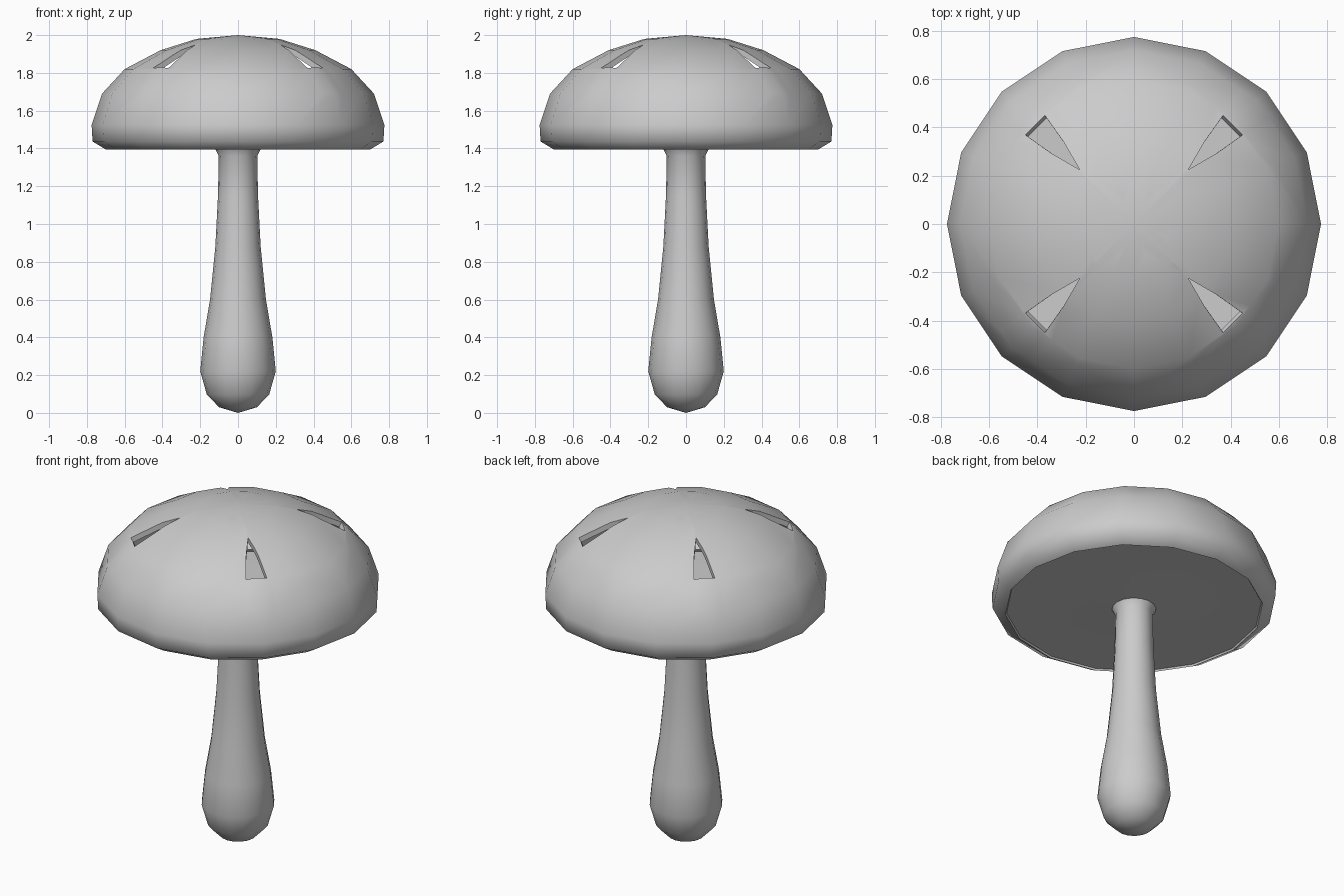
import bpy, bmesh
from math import sin, cos, radians, atan2, pi
from mathutils import Vector

if "Cube" in bpy.data.objects:
    bpy.data.objects.remove(bpy.data.objects["Cube"])

SIDES = 16


def revolve(profile):
    """Spin an (r, z) profile around z."""
    bm = bmesh.new()
    rings = []
    for r, z in profile:
        if r == 0:
            rings.append([bm.verts.new((0, 0, z))] * SIDES)
        else:
            rings.append([bm.verts.new((r * cos(2 * pi * i / SIDES), r * sin(2 * pi * i / SIDES), z))
                          for i in range(SIDES)])
    for a, b in zip(rings, rings[1:]):
        for i in range(SIDES):
            j = (i + 1) % SIDES
            # profiles run top to bottom, so this winding faces outwards
            bm.faces.new(list(dict.fromkeys((a[i], b[i], b[j], a[j]))))
    return bm


def finish(bm, name, thickness=0):
    mesh = bpy.data.meshes.new(name)
    bm.to_mesh(mesh)
    bm.free()
    obj = bpy.data.objects.new(name, mesh)
    bpy.context.collection.objects.link(obj)
    bpy.ops.object.select_all(action='DESELECT')
    obj.select_set(True)
    bpy.context.view_layer.objects.active = obj
    if thickness:
        mod = obj.modifiers.new("shell", 'SOLIDIFY')
        mod.thickness = thickness
        mod.offset = -1
        bpy.ops.object.modifier_apply(modifier=mod.name)
    bpy.ops.object.shade_smooth_by_angle(angle=radians(60))


def cut_hole(bm, angle):
    """Cut an open wedge through the shell, pointing to the crown."""
    shape = [(0.318, 0), (0.45, -0.035), (0.58, -0.057), (0.58, 0.057), (0.45, 0.035)]
    c, s = cos(angle), sin(angle)
    pts = [Vector((u * c - v * s, u * s + v * c, 0)) for u, v in shape]
    planes = []
    for p, q in zip(pts, pts[1:] + pts[:1]):
        d = q - p
        planes.append((p, Vector((d.y, -d.x, 0)).normalized()))

    def near(f):
        m = f.calc_center_median()
        diff = (atan2(m.y, m.x) - angle + pi) % (2 * pi) - pi
        return m.z > 1.75 and abs(diff) < radians(24)

    for co, no in planes:
        faces = [f for f in bm.faces if near(f)]
        geom = set(faces)
        for f in faces:
            geom.update(f.edges)
            geom.update(f.verts)
        bmesh.ops.bisect_plane(bm, geom=list(geom), dist=1e-5, plane_co=co, plane_no=no)
    inside = [f for f in bm.faces if near(f) and
              all((f.calc_center_median() - co).dot(no) < 0 for co, no in planes)]
    bmesh.ops.delete(bm, geom=inside, context='FACES')


# Hollow cap shell with four wedge openings
cap = revolve([(0, 2.0), (0.22, 1.98), (0.41, 1.92), (0.6, 1.82), (0.72, 1.69),
               (0.775, 1.525), (0.77, 1.437), (0.70, 1.395)])
for k in range(4):
    cut_hole(cap, radians(45 + 90 * k))
finish(cap, "mushroom_cap", 0.03)

# Underside disc flowing smoothly into the bulbous stem
stem = revolve([(0.70, 1.405), (0.4, 1.405), (0.12, 1.395), (0.102, 1.36), (0.106, 1.15),
                (0.12, 0.88), (0.148, 0.6), (0.182, 0.4), (0.20, 0.22), (0.165, 0.097),
                (0.10, 0.03), (0, 0.0)])
finish(stem, "stem_and_underside")
